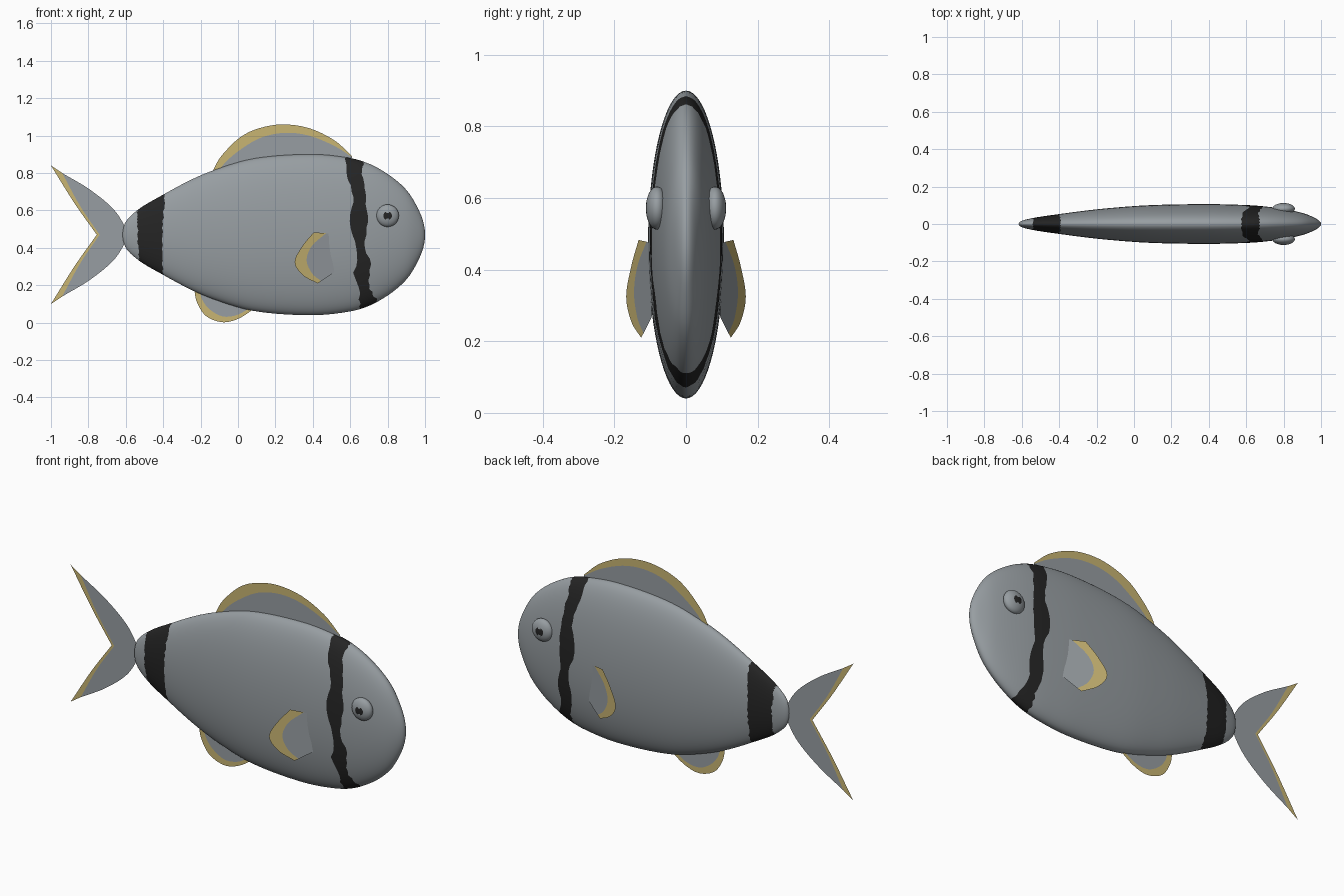
import bpy
import math
import random
from mathutils import Vector

cube = bpy.data.objects.get("Cube")
if cube:
    bpy.data.objects.remove(cube, do_unlink=True)
random.seed(4)


def material(name, rgb):
    m = bpy.data.materials.new(name)
    m.use_nodes = True
    m.diffuse_color = (*rgb, 1)
    m.node_tree.nodes["Principled BSDF"].inputs["Base Color"].default_value = (*rgb, 1)
    return m


grey = material("silver grey", (0.31, 0.34, 0.36))
black = material("stripe black", (0.018, 0.018, 0.018))
yellow = material("fin yellow", (0.58, 0.46, 0.17))

MID = 0.47      # height of the body axis
FLAT = 0.247    # body width relative to its height


def curve(knots, x):
    """Smooth value at x through sorted (x, value) knots."""
    n = len(knots)
    i = max(k for k in range(n - 1) if k == 0 or knots[k][0] <= x)

    def slope(k):
        a, b = knots[max(k - 1, 0)], knots[min(k + 1, n - 1)]
        return (b[1] - a[1]) / (b[0] - a[0])

    (x0, v0), (x1, v1) = knots[i], knots[i + 1]
    d = x1 - x0
    t = min(max((x - x0) / d, 0), 1)
    s = 1 - t
    return (v0 * (1 + 2 * t) * s * s + slope(i) * d * t * s * s
            + v1 * t * t * (3 - 2 * t) - slope(i + 1) * d * t * t * s)


def build(name, verts, faces, mats, indices, smooth=False):
    mesh = bpy.data.meshes.new(name)
    mesh.from_pydata(verts, [], faces)
    for m in mats:
        mesh.materials.append(m)
    mesh.polygons.foreach_set("material_index", indices)
    mesh.polygons.foreach_set("use_smooth", [smooth] * len(faces))
    mesh.update()
    obj = bpy.data.objects.new(name, mesh)
    bpy.context.collection.objects.link(obj)
    return obj


# Body: half heights along x, squared so the ends come out round
HALF = [(-0.617, 0), (-0.6, 0.07), (-0.54, 0.13), (-0.39, 0.22), (-0.13, 0.345),
        (0.1, 0.41), (0.4, 0.43), (0.6, 0.41), (0.7, 0.38), (0.8, 0.325),
        (0.9, 0.24), (0.96, 0.145), (1, 0)]
SQUARED = [(x, h * h) for x, h in HALF]

# Stripe edges: x as a function of height
NECK_BACK = [(0.07, 0.65), (0.17, 0.645), (0.25, 0.62), (0.33, 0.635), (0.42, 0.625),
             (0.5, 0.6), (0.6, 0.605), (0.67, 0.617), (0.78, 0.585), (0.88, 0.573)]
NECK_FRONT = [(0.1, 0.74), (0.2, 0.70), (0.32, 0.71), (0.4, 0.68), (0.5, 0.69),
              (0.6, 0.69), (0.72, 0.675), (0.78, 0.665), (0.86, 0.672)]
TAIL_BACK = [(0.3, -0.53), (0.47, -0.535), (0.6, -0.54)]
TAIL_FRONT = [(0.26, -0.4), (0.47, -0.405), (0.69, -0.39)]


def build_body():
    sides = 72
    steps = [10, 5, 24, 5, 16]
    columns = []
    for k in range(sides):
        a = math.tau * k / sides
        xs = [-0.617]
        for edge, half in ((TAIL_BACK, 0.13), (TAIL_FRONT, 0.215),
                           (NECK_BACK, 0.41), (NECK_FRONT, 0.385)):
            xs.append(curve(edge, MID + half * math.cos(a)) + random.uniform(-0.005, 0.005))
        xs.append(1.0)
        column = []
        for s, n in enumerate(steps):
            for j in range(n):
                t = j / n
                if s == 0:
                    t = t * t
                elif s == 4:
                    t = 1 - (1 - t) ** 2
                column.append(xs[s] + (xs[s + 1] - xs[s]) * t)
        columns.append((a, column))
    rings = sum(steps)
    verts = [(-0.617, 0, MID), (1, 0, MID)]
    for r in range(1, rings):
        for a, column in columns:
            x = column[r]
            h = math.sqrt(max(curve(SQUARED, x), 0))
            verts.append((x, FLAT * h * math.sin(a), MID + h * math.cos(a)))

    def at(r, k):
        if r == 0:
            return 0
        return 1 if r == rings else 2 + (r - 1) * sides + k % sides

    faces, indices = [], []
    tail0 = steps[0]
    neck0 = sum(steps[:3])
    for r in range(rings):
        dark = tail0 <= r < tail0 + steps[1] or neck0 <= r < neck0 + steps[3]
        for k in range(sides):
            quad = [at(r, k), at(r, k + 1), at(r + 1, k + 1), at(r + 1, k)]
            faces.append(list(dict.fromkeys(quad))[::-1])
            indices.append(int(dark))
    build("body", verts, faces, [grey, black], indices, True)


build_body()


# Fins: a thin sheet made of a yellow rim strip and a grey web strip
def resample(points, count=28):
    flat = [(i, p[0]) for i, p in enumerate(points)], [(i, p[1]) for i, p in enumerate(points)]
    last = len(points) - 1
    return [tuple(curve(f, last * i / count) for f in flat) for i in range(count + 1)]


def fin(name, rim, inner, root, place=lambda x, z: (x, 0, z)):
    rows = [resample(r) for r in (rim, inner, root)]
    n = len(rows[0])
    verts = [place(x, z) for row in rows for x, z in row]
    faces, indices = [], []
    for r in range(2):
        for i in range(n - 1):
            a = r * n + i
            faces.append((a, a + 1, a + n + 1, a + n))
            indices.append(1 - r)
    return build(name, verts, faces, [grey, yellow], indices)


fin("dorsal_fin",
    [(-0.135, 0.81), (-0.09, 0.89), (0.01, 0.99), (0.115, 1.04), (0.24, 1.06),
     (0.38, 1.04), (0.515, 0.975), (0.61, 0.89)],
    [(-0.105, 0.81), (-0.06, 0.865), (0.02, 0.93), (0.125, 0.99), (0.25, 1.015),
     (0.38, 1.0), (0.515, 0.945), (0.61, 0.885)],
    [(-0.08, 0.8), (0.2, 0.85), (0.6, 0.86)])

fin("anal_fin",
    [(-0.235, 0.19), (-0.22, 0.11), (-0.17, 0.035), (-0.08, 0.002), (0.01, 0.025), (0.1, 0.085)],
    [(-0.205, 0.17), (-0.19, 0.12), (-0.15, 0.07), (-0.08, 0.033), (0, 0.043), (0.08, 0.09)],
    [(-0.18, 0.19), (-0.05, 0.15), (0.08, 0.1)])

for name, s in (("upper_tail_fin", 1), ("lower_tail_fin", -1)):
    fin(name,
        [(-1, 0.84), (-0.875, 0.64), (-0.755, MID)],
        [(-0.94, 0.8), (-0.845, 0.625), (-0.74, MID)],
        [(-0.94, 0.8), (-0.79, 0.71), (-0.66, 0.6), (-0.58, MID)],
        lambda x, z, s=s: (x, 0, MID + s * (z - MID)))

for name, s in (("left_pectoral_fin", 1), ("right_pectoral_fin", -1)):
    fin(name,
        [(0.405, 0.483), (0.345, 0.41), (0.303, 0.325), (0.345, 0.255), (0.425, 0.21)],
        [(0.47, 0.478), (0.395, 0.41), (0.367, 0.335), (0.395, 0.265), (0.445, 0.222)],
        [(0.49, 0.475), (0.495, 0.39), (0.505, 0.33), (0.515, 0.27)],
        lambda x, z, s=s: (x, s * (0.1 + (0.5 - x) * 0.34), z))

# Eyes: flattened domes with a dark pupil on the outer face
for name, s in (("left_eye", 1), ("right_eye", -1)):
    bpy.ops.mesh.primitive_uv_sphere_add(segments=32, ring_count=24, radius=1)
    eye = bpy.context.object
    eye.name = name
    mesh = eye.data
    centre = Vector((0.8, s * 0.081, 0.572))
    for v in mesh.vertices:
        x, y, z = v.co
        v.co = centre + Vector((0.06 * x, 0.031 * s * z, 0.06 * y * -s))
    if mesh.polygons[0].normal.dot(mesh.polygons[0].center - centre) < 0:
        mesh.flip_normals()
    mesh.materials.append(grey)
    mesh.materials.append(black)
    for p in mesh.polygons:
        p.use_smooth = True
        d = p.center - centre
        p.material_index = int(d.y * s > 0 and math.hypot(d.x, d.z * 1.3) < 0.024)
